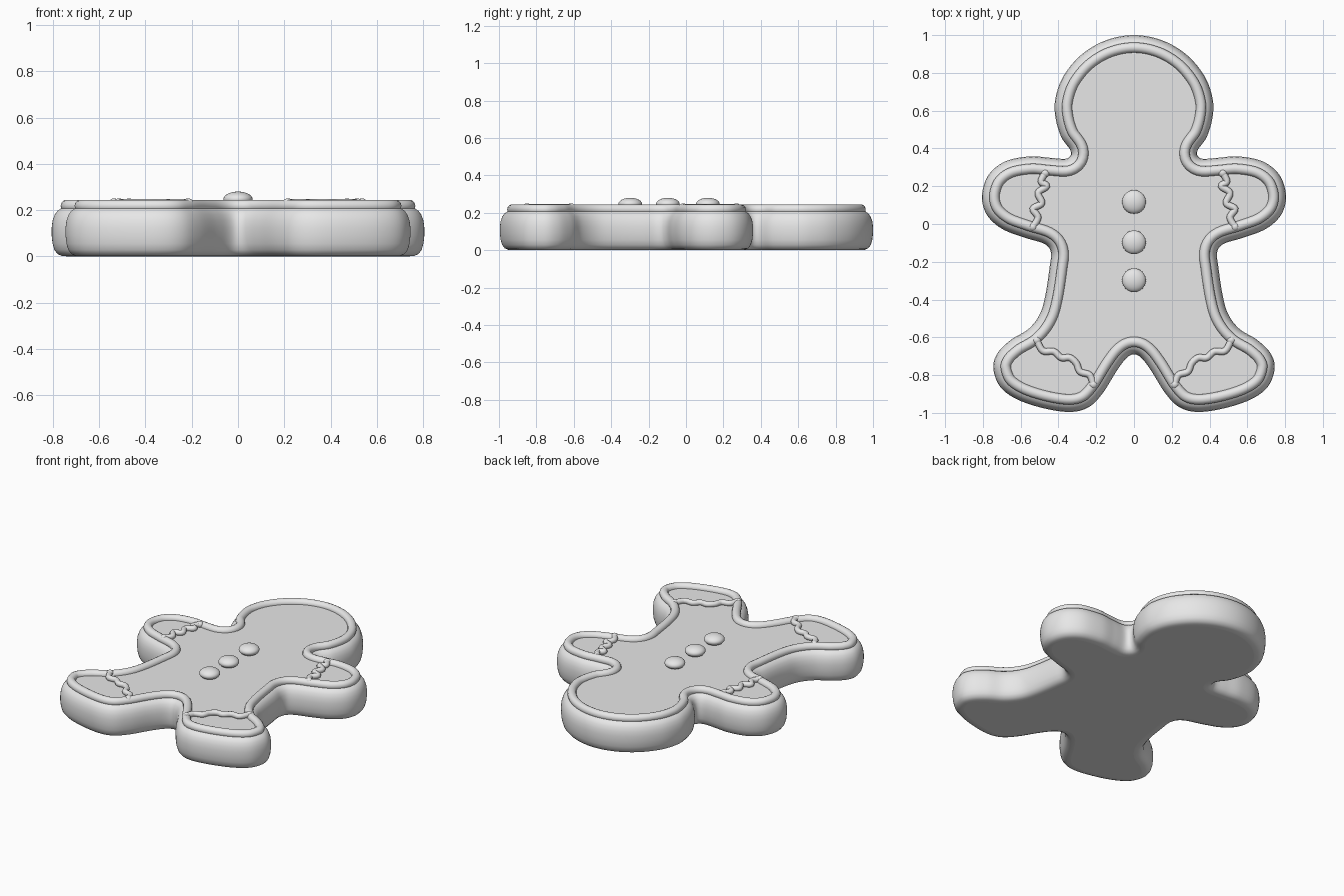
import bpy, bmesh, math
from mathutils import Vector

cube = bpy.data.objects.get("Cube")
if cube:
    bpy.data.objects.remove(cube, do_unlink=True)

# Single plain material
grey = bpy.data.materials.new("plain grey")
grey.use_nodes = True
grey.diffuse_color = (0.8, 0.8, 0.8, 1)
grey.node_tree.nodes["Principled BSDF"].inputs["Base Color"].default_value = (0.8, 0.8, 0.8, 1)


def spline(points, closed, steps):
    """Smooth curve through 2D points (Catmull-Rom)."""
    n = len(points)
    pts = [Vector(p) for p in points]

    def at(i):
        return pts[i % n] if closed else pts[max(0, min(n - 1, i))]
    out = []
    for i in range(n if closed else n - 1):
        a, b, c, d = at(i - 1), at(i), at(i + 1), at(i + 2)
        for s in range(steps):
            t = s / steps
            out.append(0.5 * (2 * b + (c - a) * t + (2 * a - 5 * b + 4 * c - d) * t * t
                              + (3 * b - a - 3 * c + d) * t ** 3))
    if not closed:
        out.append(pts[-1])
    return out


def inset(loop, dist):
    """Move a clockwise loop inwards."""
    n = len(loop)
    out = []
    for i, p in enumerate(loop):
        t = (loop[(i + 1) % n] - loop[i - 1]).normalized()
        out.append(p + Vector((t.y, -t.x)) * dist)
    return out


def add_object(name, bm):
    bmesh.ops.recalc_face_normals(bm, faces=bm.faces)
    mesh = bpy.data.meshes.new(name)
    bm.to_mesh(mesh)
    bm.free()
    mesh.materials.append(grey)
    obj = bpy.data.objects.new(name, mesh)
    bpy.context.collection.objects.link(obj)
    return obj


def ellipsoid(bm, centre, radius, height):
    ball = bmesh.ops.create_uvsphere(bm, u_segments=32, v_segments=16, radius=1)["verts"]
    bmesh.ops.scale(bm, verts=ball, vec=(radius, radius, height))
    bmesh.ops.translate(bm, verts=ball, vec=centre)
    for f in bm.faces:
        f.smooth = True


def tube(bm, path, radius, z, closed, sides=14):
    """Round icing line following a 2D path at height z."""
    n = len(path)
    rings = []
    for i, p in enumerate(path):
        a = path[i - 1] if closed or i else p
        b = path[(i + 1) % n] if closed or i < n - 1 else p
        t = (b - a).normalized()
        ring = []
        for k in range(sides):
            w = 2 * math.pi * k / sides
            q = p + Vector((t.y, -t.x)) * radius * math.cos(w)
            ring.append(bm.verts.new((q.x, q.y, z + radius * math.sin(w))))
        rings.append(ring)
    for i in range(n if closed else n - 1):
        r, s = rings[i], rings[(i + 1) % n]
        for k in range(sides):
            m = (k + 1) % sides
            bm.faces.new((r[k], r[m], s[m], s[k])).smooth = True
    if not closed:
        for p in (path[0], path[-1]):
            ellipsoid(bm, (p.x, p.y, z), radius * 1.25, radius * 1.15)


# Left half of the outline: head, neck, arm, waist, foot, crotch
half = [(0, 1.0), (.15, .972), (.28, .895), (.375, .78), (.417, .66), (.415, .56),
        (.385, .46), (.335, .385), (.355, .347), (.44, .35), (.55, .358), (.68, .332),
        (.77, .26), (.805, .15), (.78, .05), (.70, -.025), (.58, -.072), (.475, -.105),
        (.44, -.15), (.447, -.23), (.47, -.38), (.50, -.48), (.56, -.557), (.65, -.612),
        (.72, -.68), (.745, -.76), (.71, -.86), (.62, -.928), (.48, -.975), (.34, -.995),
        (.24, -.97), (.165, -.895), (.09, -.775), (.04, -.71), (0, -.69)]
outline = spline(half + [(-x, y) for x, y in half[-2:0:-1]], True, 6)

# Body: rings of (inset, height) forming a pillowed edge, closed by flat caps
profile = [(.07, 0), (.045, .002), (.026, .01), (.012, .028), (.004, .055), (0, .09),
           (0, .125), (.004, .155), (.013, .18), (.025, .197), (.042, .208), (.075, .216),
           (.10, .218)]
bm = bmesh.new()
rings = [[bm.verts.new((p.x, p.y, z)) for p in inset(outline, d)] for d, z in profile]
n = len(outline)
for r, s in zip(rings, rings[1:]):
    for i in range(n):
        j = (i + 1) % n
        bm.faces.new((r[i], r[j], s[j], s[i])).smooth = True
bm.faces.new(rings[0])
bm.faces.new(rings[-1])
add_object("cookie_body", bm)

# Raised icing border
bm = bmesh.new()
tube(bm, inset(outline, .066), .027, .218, True)
add_object("icing_border", bm)

# Wavy icing cuffs on both arms and feet
arm_wave = [(.47, .27), (.492, .225), (.462, .20), (.508, .165), (.488, .11),
            (.535, .08), (.508, .035), (.535, -.015)]
foot_wave = [(.515, -.615), (.482, -.672), (.425, -.675), (.385, -.708), (.34, -.708),
             (.305, -.738), (.285, -.782), (.235, -.80), (.215, -.85)]
for part, wave in (("arm", arm_wave), ("foot", foot_wave)):
    for side, sx in (("left", 1), ("right", -1)):
        bm = bmesh.new()
        tube(bm, spline([(sx * x, y) for x, y in wave], False, 6), .018, .23, False, 12)
        add_object(f"{side}_{part}_icing", bm)

# Three domed buttons
for name, y in (("upper", .117), ("middle", -.097), ("lower", -.298)):
    bm = bmesh.new()
    ellipsoid(bm, (0, y, .247), .063, .033)
    add_object(f"{name}_button", bm)
